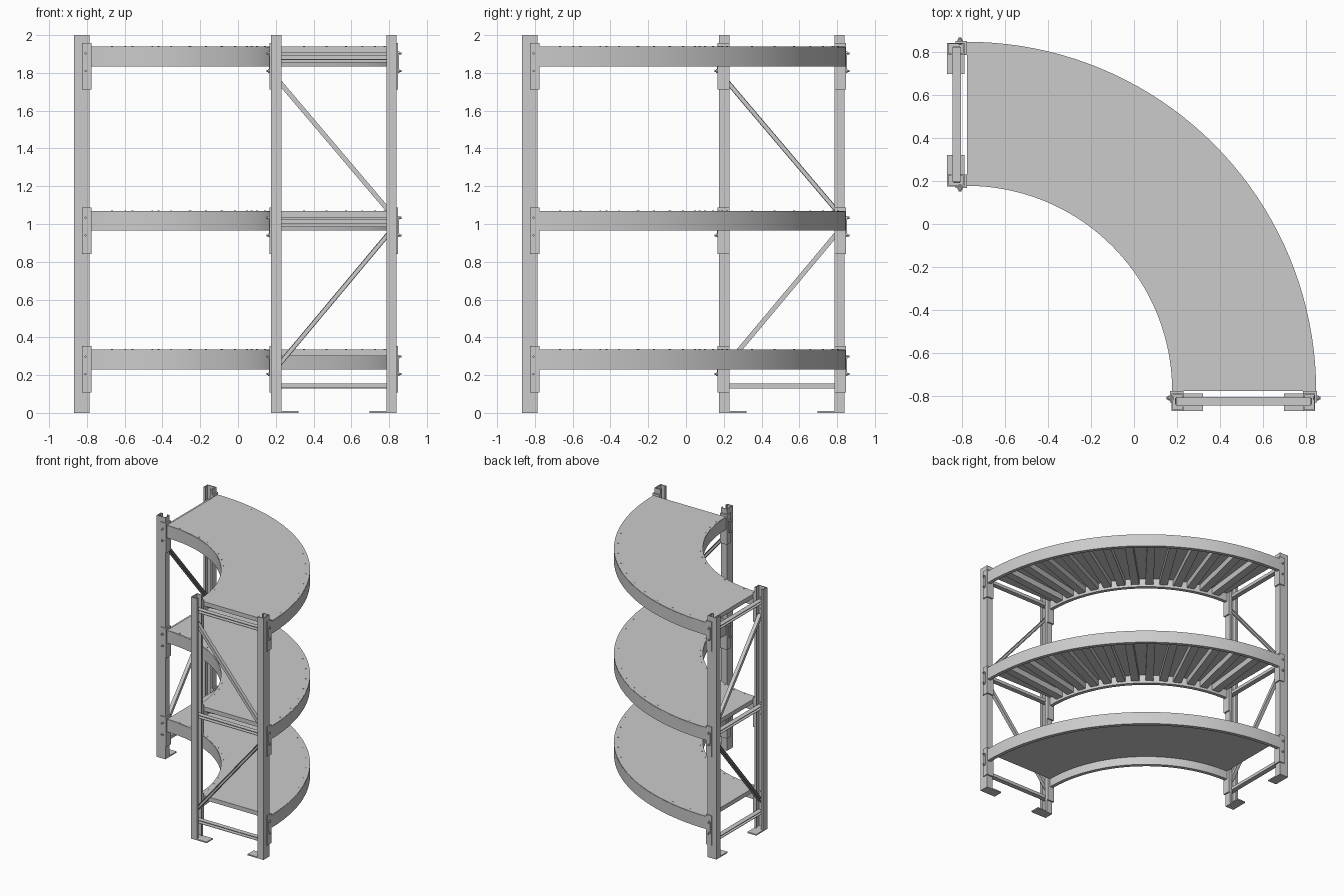
import bpy, bmesh
from math import cos, sin, pi, radians
from mathutils import Matrix, Vector

if "Cube" in bpy.data.objects:
    bpy.data.objects.remove(bpy.data.objects["Cube"])

C = -0.775                   # arc centre (x and y)
R_IN, R_OUT = 0.952, 1.62    # shelf radii
LEVELS = [0.335, 1.07, 1.94] # shelf top heights
X0, X1 = 0.175, 0.84         # outer faces of an end frame
SWAP = Matrix(((0, 1, 0, 0), (1, 0, 0, 0), (0, 0, 1, 0), (0, 0, 0, 1)))


def finish(bm, name, smooth=False):
    bmesh.ops.recalc_face_normals(bm, faces=bm.faces)
    me = bpy.data.meshes.new(name)
    bm.to_mesh(me)
    bm.free()
    ob = bpy.data.objects.new(name, me)
    bpy.context.collection.objects.link(ob)
    if smooth:
        bpy.ops.object.select_all(action='DESELECT')
        ob.select_set(True)
        bpy.context.view_layer.objects.active = ob
        bpy.ops.object.shade_smooth_by_angle(angle=radians(30))
    return ob


def finish_pair(bm, name):
    """Front end frame part plus its mirror across the x = y plane."""
    other = bm.copy()
    bmesh.ops.transform(other, matrix=SWAP, verts=other.verts)
    finish(bm, "front_" + name)
    finish(other, "left_" + name)


def box(bm, a, b, m=Matrix()):
    a, b = Vector(a), Vector(b)
    size = Matrix.Diagonal((*(abs(v) for v in b - a), 1))
    bmesh.ops.create_cube(bm, size=1, matrix=m @ Matrix.Translation((a + b) / 2) @ size)


def cylinder(bm, loc, r, depth, sides, rot=Matrix()):
    bmesh.ops.create_cone(bm, cap_ends=True, segments=sides, radius1=r, radius2=r,
                          depth=depth, matrix=Matrix.Translation(loc) @ rot)


def prism(bm, pts, z0, z1):
    f = bm.faces.new([bm.verts.new((x, y, z0)) for x, y in pts])
    new = bmesh.ops.extrude_face_region(bm, geom=[f])['geom']
    bmesh.ops.translate(bm, vec=(0, 0, z1 - z0),
                        verts=[v for v in new if isinstance(v, bmesh.types.BMVert)])


def arc_band(bm, r0, r1, z0, z1, n=40):
    """Quarter ring with a rectangular section."""
    rings = []
    for i in range(n + 1):
        a = pi / 2 * i / n
        rings.append([bm.verts.new((C + r * cos(a), C + r * sin(a), z))
                      for r, z in ((r0, z0), (r1, z0), (r1, z1), (r0, z1))])
    for p, q in zip(rings, rings[1:]):
        for k in range(4):
            bm.faces.new((p[k], p[(k + 1) % 4], q[(k + 1) % 4], q[k]))
    bm.faces.new(rings[0])
    bm.faces.new(rings[-1][::-1])


def strut(bm, p, q, w, d):
    """U-channel brace between two points in the frame plane."""
    p, q = Vector(p), Vector(q)
    v = q - p
    m = Matrix.Translation(p) @ v.to_track_quat('X', 'Z').to_matrix().to_4x4()
    t, L = 0.004, v.length
    box(bm, (0, -d / 2, w / 2 - t), (L, d / 2, w / 2), m)
    box(bm, (0, -d / 2, -w / 2), (L, d / 2, -w / 2 + t), m)
    box(bm, (0, d / 2 - t, -w / 2), (L, d / 2, w / 2), m)


# Curved shelves
for i, top in enumerate(LEVELS):
    tag = ("lower", "middle", "upper")[i]
    bm = bmesh.new()
    arc_band(bm, R_IN, R_IN + 0.03, top - 0.105, top - 0.003)
    arc_band(bm, R_OUT - 0.03, R_OUT, top - 0.105, top - 0.003)
    finish(bm, tag + "_curved_beams", True)
    bm = bmesh.new()
    arc_band(bm, R_IN + 0.002, R_OUT - 0.002, top - 0.035, top)
    finish(bm, tag + "_deck", True)
    screws, ribs = bmesh.new(), bmesh.new()
    for k in range(13):
        a = pi / 2 * (k + 1) / 14
        m = Matrix.Translation((C, C, 0)) @ Matrix.Rotation(a, 4, 'Z')
        # Radial ribs under the two upper decks
        if i:
            box(ribs, (R_IN + 0.02, -0.032, top - 0.085),
                (R_OUT - 0.02, 0.032, top - 0.03), m)
        for r in (R_IN + 0.02, R_OUT - 0.03):
            cylinder(screws, m @ Vector((r, 0, top)), 0.005, 0.004, 8)
    finish(screws, tag + "_deck_screws")
    if i:
        finish(ribs, tag + "_deck_ribs")
    else:
        ribs.free()

# Upright posts: lipped channels opening toward each other
for side, x, s in (("inner", X0, 1), ("outer", X1, -1)):
    bm = bmesh.new()
    t, w, y0, y1, lip = 0.006, 0.055, -0.867, -0.787, 0.02
    pts = [(0, y0), (w, y0), (w, y0 + lip), (w - t, y0 + lip), (w - t, y0 + t), (t, y0 + t),
           (t, y1 - t), (w - t, y1 - t), (w - t, y1 - lip), (w, y1 - lip), (w, y1), (0, y1)]
    prism(bm, [(x + s * u, y) for u, y in pts], 0, 2)
    finish_pair(bm, side + "_post")
    # Foot plate
    bm = bmesh.new()
    box(bm, (x, y0, 0), (x + s * 0.145, y1, 0.01))
    finish_pair(bm, side + "_foot_plate")
    # Angle connectors, locking tabs and bolts
    bm, bolts = bmesh.new(), bmesh.new()
    rot = Matrix.Rotation(pi / 2, 4, 'Y')
    for top in LEVELS:
        zb, zt = top - 0.228, top + 0.018
        box(bm, (x - s * 0.008, -0.827, zb), (x, -0.775, zt))
        box(bm, (x - s * 0.008, -0.787, zb), (x + s * 0.055, -0.775, zt))
        box(bm, (x - s * 0.012, -0.816, top - 0.125), (x, -0.797, top - 0.038))
        for dz in (0.037, 0.13):
            cylinder(bolts, (x - s * 0.011, -0.807, top - dz), 0.011, 0.008, 6, rot)
            cylinder(bolts, (x - s * 0.008, -0.807, top - dz), 0.006, 0.034, 10, rot)
    finish_pair(bm, side + "_connectors")
    finish_pair(bolts, side + "_bolts")

# Horizontal and diagonal braces of the end frames
bm = bmesh.new()
Y = -0.822
for z in (0.143, 1.012, 1.882):
    strut(bm, (X0 + 0.02, Y, z), (X1 - 0.02, Y, z), 0.026, 0.04)
finish_pair(bm, "horizontal_braces")
bm = bmesh.new()
strut(bm, (0.2, Y, 0.235), (0.815, Y, 0.97), 0.025, 0.03)
strut(bm, (0.815, Y, 1.05), (0.2, Y, 1.775), 0.025, 0.03)
finish_pair(bm, "diagonal_braces")
